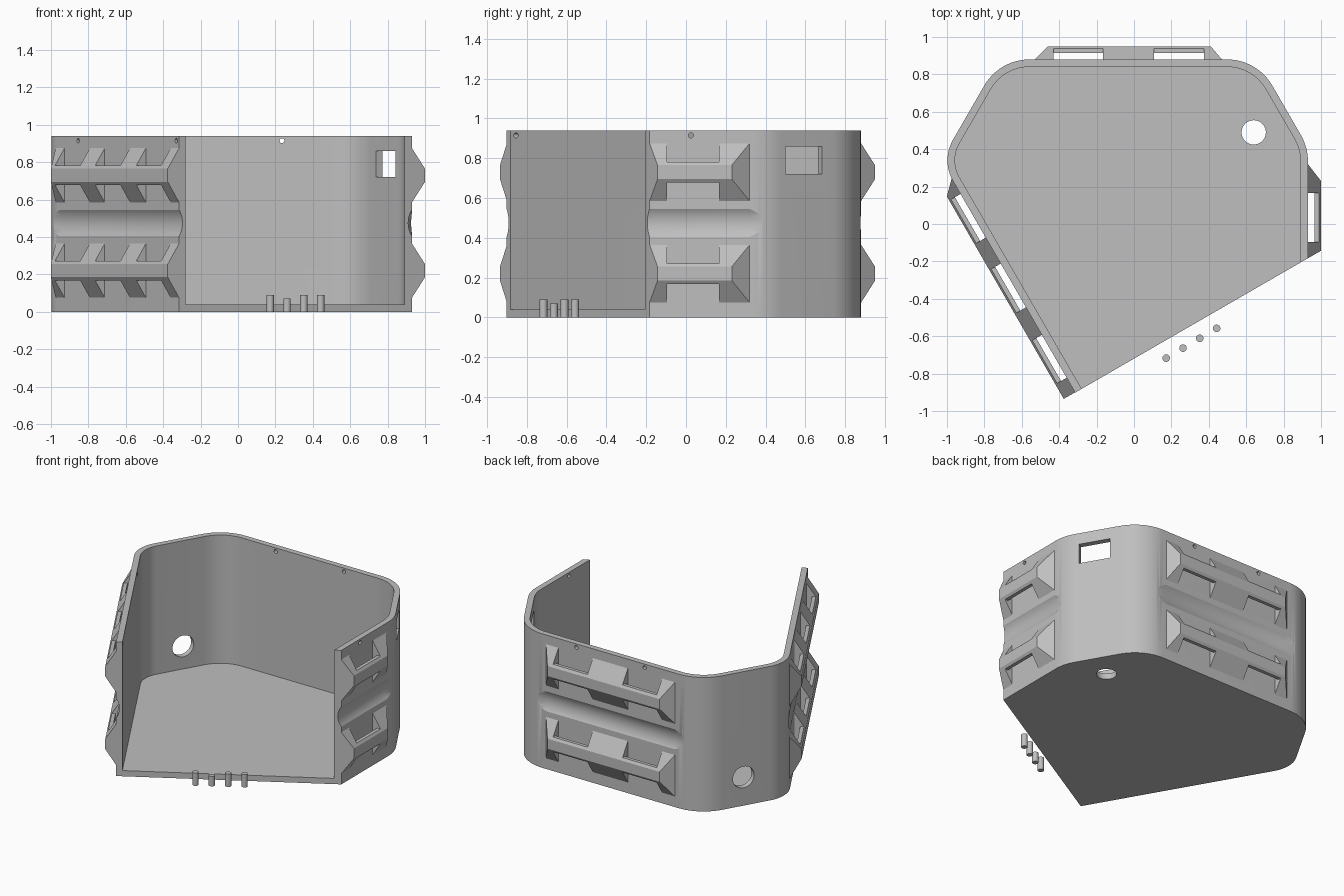
import bpy, bmesh, math
from mathutils import Matrix, Vector

cube = bpy.data.objects.get("Cube")
if cube:
    bpy.data.objects.remove(cube, do_unlink=True)

grey = bpy.data.materials.new("plain grey")
grey.use_nodes = True
grey.diffuse_color = (0.52, 0.52, 0.52, 1)
grey.node_tree.nodes["Principled BSDF"].inputs["Base Color"].default_value = (0.52, 0.52, 0.52, 1)

HEIGHT, THICK = 0.94, 0.04


def loft(name, sections, matrix=Matrix()):
    """Closed solid skinned through matching rings of points."""
    bm = bmesh.new()
    rings = [[bm.verts.new(matrix @ Vector(p)) for p in s] for s in sections]
    n = len(rings[0])
    for a, b in zip(rings, rings[1:]):
        for i in range(n):
            j = (i + 1) % n
            bm.faces.new((a[i], a[j], b[j], b[i]))
    bm.faces.new(rings[0][::-1])
    bm.faces.new(rings[-1])
    bmesh.ops.recalc_face_normals(bm, faces=bm.faces)
    mesh = bpy.data.meshes.new(name)
    bm.to_mesh(mesh)
    bm.free()
    mesh.materials.append(grey)
    ob = bpy.data.objects.new(name, mesh)
    bpy.context.collection.objects.link(ob)
    return ob


def cut(target, cutter):
    mod = target.modifiers.new("cut", 'BOOLEAN')
    mod.operation, mod.solver, mod.object = 'DIFFERENCE', 'EXACT', cutter
    bpy.context.view_layer.objects.active = target
    bpy.ops.object.modifier_apply(modifier=mod.name)
    bpy.data.objects.remove(cutter, do_unlink=True)


def circle(r, n=32):
    return [(r * math.cos(2 * math.pi * i / n), r * math.sin(2 * math.pi * i / n)) for i in range(n)]


def box(t0, t1, d0, d1, z0, z1):
    ring = [(d0, z0), (d1, z0), (d1, z1), (d0, z1)]
    return [[(t, d, z) for d, z in ring] for t in (t0, t1)]


def frame(x, y, degrees):
    """Wall frame: x runs along the wall, y points outward."""
    return Matrix.Translation((x, y, 0)) @ Matrix.Rotation(math.radians(degrees), 4, 'Z')


# Footprint: outward angle, distance from the centre, radius of the next corner
SIDES = [(120, 0.723, 0), (210, 0.6235, 0), (270, 0.93, 0.28),
         (300, 1.0105, 0.28), (360, 0.88, 0.28), (420, 1.0635, 0.22)]


def normal(a):
    return Vector((-math.sin(math.radians(a)), math.cos(math.radians(a))))


def meet(a, c, b, e):
    n, m = normal(a), normal(b)
    det = n.x * m.y - n.y * m.x
    return Vector(((c * m.y - e * n.y) / det, (n.x * e - m.x * c) / det))


def outline(inset, front_inset):
    pts = []
    for i, (a, c, r) in enumerate(SIDES):
        b, e, _ = SIDES[(i + 1) % len(SIDES)]
        b += 360 if b < a else 0
        c -= front_inset if a == 210 else inset
        e -= front_inset if b == 210 else inset
        if r == 0:
            pts.append(meet(a, c, b, e))
            continue
        r -= inset
        mid = meet(a, c - r, b, e - r)
        pts += [mid + r * normal(a + (b - a) * k / 12) for k in range(13)]
    return pts


def prism(name, pts, z0, z1):
    return loft(name, [[(p[0], p[1], z) for p in pts] for z in (z0, z1)])


# Tray with an open front
tray = prism("tray", outline(0, 0), 0, HEIGHT)
cut(tray, prism("hollow", outline(THICK, -0.1), THICK, HEIGHT + 0.1))

LEFT, BACK, RIGHT = frame(-0.315, -0.9, 120), frame(0, 0.88, 0), frame(0.93, 0, -90)
BACK_LEFT, BACK_RIGHT = frame(-0.875, 0.612, 60), frame(0.8235, 0.592, -60)


def wall_hole(matrix, t, z, r):
    rings = [[(t + u, d, z + v) for u, v in circle(r)] for d in (-0.12, 0.1)]
    cut(tray, loft("drill", rings, matrix))


# Round hole in the floor, round port and square window in the walls
cut(tray, prism("drill", [(0.64 + u, 0.49 + v) for u, v in circle(0.065)], -0.1, 0.1))
wall_hole(BACK_LEFT, 0, 0.2, 0.075)
cut(tray, loft("window", box(-0.106, 0.106, -0.1, 0.1, 0.72, 0.86), BACK_RIGHT))

# Small fixing holes under the rim
for matrix, t in ((LEFT, 0.03), (LEFT, 1.08), (BACK, -0.295), (BACK, 0.235), (RIGHT, -0.025)):
    wall_hole(matrix, t, 0.915, 0.013)


# Shallow horizontal groove, fading out at the rounded corners
def groove(matrix, stations):
    R = 0.1325
    rings = [[(t, R - depth + u, 0.475 + v) for u, v in circle(R, 64)] for t, depth in stations]
    cut(tray, loft("groove", rings, matrix))


groove(LEFT, [(-0.1, 0.02), (1.28, 0.02), (1.38, -0.002)])
groove(BACK, [(-0.62, -0.002), (-0.53, 0.02), (0.47, 0.02), (0.56, -0.002)])
groove(RIGHT, [(-0.41, -0.002), (-0.32, 0.02), (0.3, 0.02)])


# Raised rails with strap slots behind the bar
def rail(name, matrix, base, top, slots):
    for level, zc in (("lower", 0.22), ("upper", 0.73)):
        rings = []
        for d, (t0, t1), h in ((-0.01, base, 0.145), (0, base, 0.145), (0.07, top, 0.035)):
            rings.append([(t0, d, zc - h), (t1, d, zc - h), (t1, d, zc + h), (t0, d, zc + h)])
        ob = loft(f"{level}_{name}_rail", rings, matrix)
        half = [(-0.02, 0.16), (0.1, 0.16), (0.1, 0.052), (0.035, 0.052)]
        ring = half + [(d, -z) for d, z in reversed(half)]
        for t0, t1 in slots:
            cut(ob, loft("slot", [[(t, d, zc + z) for d, z in ring] for t in (t0, t1)], matrix))


rail("left_wall", LEFT, (0, 1.32), (0, 1.25), [(0.09, 0.355), (0.525, 0.795), (0.955, 1.225)])
rail("back_wall", BACK, (-0.53, 0.47), (-0.46, 0.41), [(-0.43, -0.165), (0.107, 0.374)])
rail("right_wall", RIGHT, (-0.32, 0.183), (-0.23, 0.143), [(-0.165, 0.096)])

# Four loose pegs in front of the opening
for i, h in enumerate((0.09, 0.07, 0.09, 0.09)):
    x, y = 0.172 + 0.09 * i, -0.717 + 0.053 * i
    prism(f"peg_{i + 1}", [(x + u, y + v) for u, v in circle(0.02, 24)], 0, h)

# Smooth the curved walls, keep edges crisp
for ob in bpy.context.scene.objects:
    ob.select_set(ob.type == 'MESH')
bpy.context.view_layer.objects.active = tray
bpy.ops.object.shade_smooth_by_angle(angle=math.radians(25))
